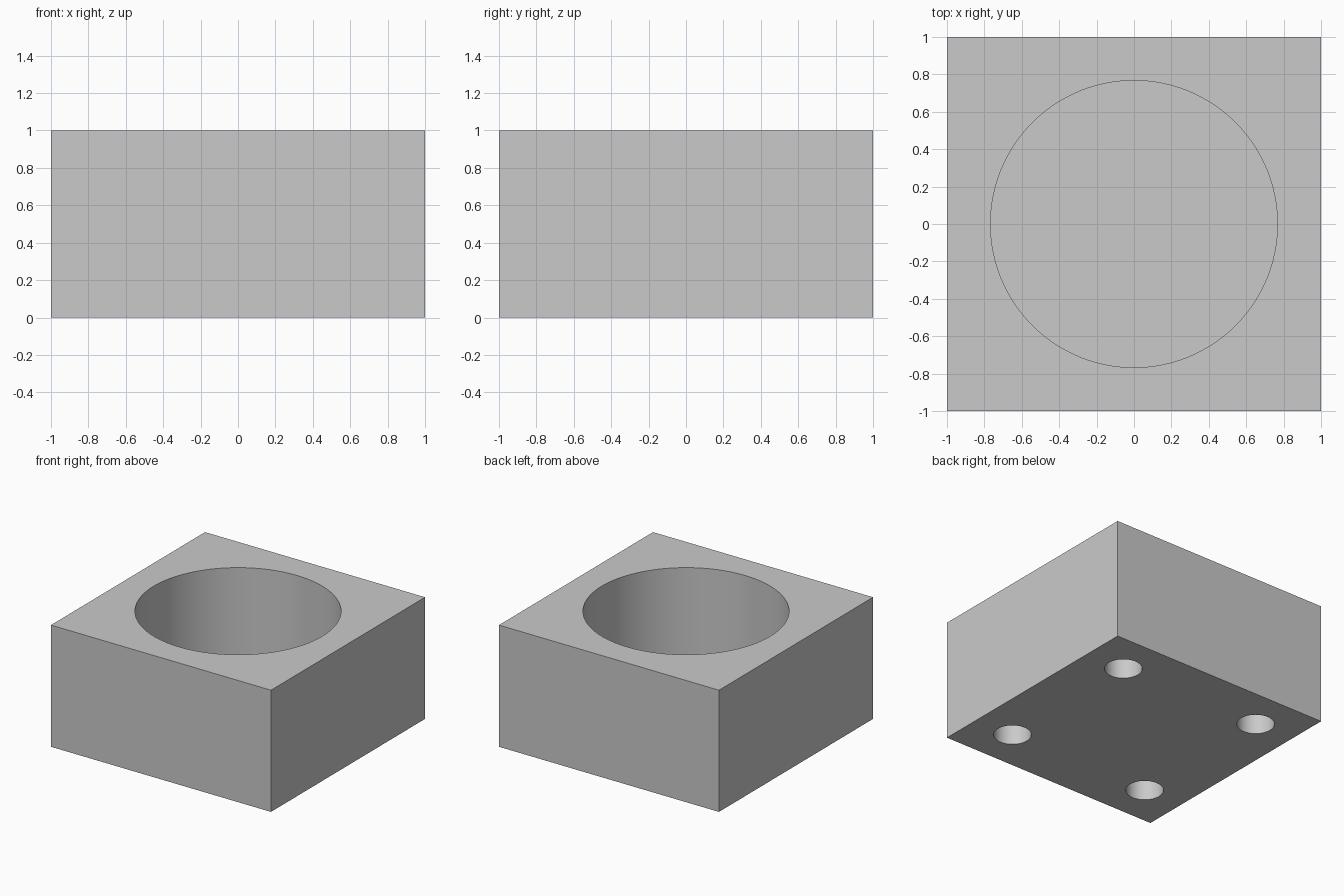
import bpy

default = bpy.data.objects.get("Cube")
if default:
    bpy.data.objects.remove(default, do_unlink=True)

# Single plain grey
GREY = (0.59, 0.59, 0.59, 1)
grey = bpy.data.materials.new("light_grey")
grey.use_nodes = True
grey.diffuse_color = GREY
grey.node_tree.nodes["Principled BSDF"].inputs["Base Color"].default_value = GREY

POCKET_RADIUS = 0.767
FLOOR = 0.15
HOLE_RADIUS = 0.142
HOLE_DEPTH = 0.2
HOLE_OFFSET = 0.65


def cutter(name, x, y, radius, z_low, z_high, sides):
    bpy.ops.mesh.primitive_cylinder_add(
        vertices=sides, radius=radius, depth=z_high - z_low,
        location=(x, y, (z_low + z_high) / 2))
    obj = bpy.context.object
    obj.name = name
    obj.data.materials.append(grey)
    return obj


# Square block
bpy.ops.mesh.primitive_cube_add(size=2, location=(0, 0, 0.5))
block = bpy.context.object
block.name = "holder_block"
block.scale.z = 0.5
bpy.ops.object.transform_apply(location=True, rotation=False, scale=True)
block.data.materials.append(grey)

# Round pocket in the top and a blind hole near each bottom corner
cutters = [cutter("pocket_cutter", 0, 0, POCKET_RADIUS, FLOOR, 1.2, 128)]
for sx in (-1, 1):
    for sy in (-1, 1):
        cutters.append(cutter("corner_hole_cutter", sx * HOLE_OFFSET, sy * HOLE_OFFSET,
                              HOLE_RADIUS, -0.2, HOLE_DEPTH, 64))

# Apply the cuts, then drop the cutters
bpy.ops.object.select_all(action="DESELECT")
block.select_set(True)
bpy.context.view_layer.objects.active = block
for tool in cutters:
    cut = block.modifiers.new("cut", "BOOLEAN")
    cut.operation = "DIFFERENCE"
    cut.solver = "EXACT"
    cut.object = tool
    bpy.ops.object.modifier_apply(modifier=cut.name)
    bpy.data.objects.remove(tool, do_unlink=True)

# Smooth walls with crisp rims
bpy.ops.object.shade_smooth_by_angle(angle=0.5)
